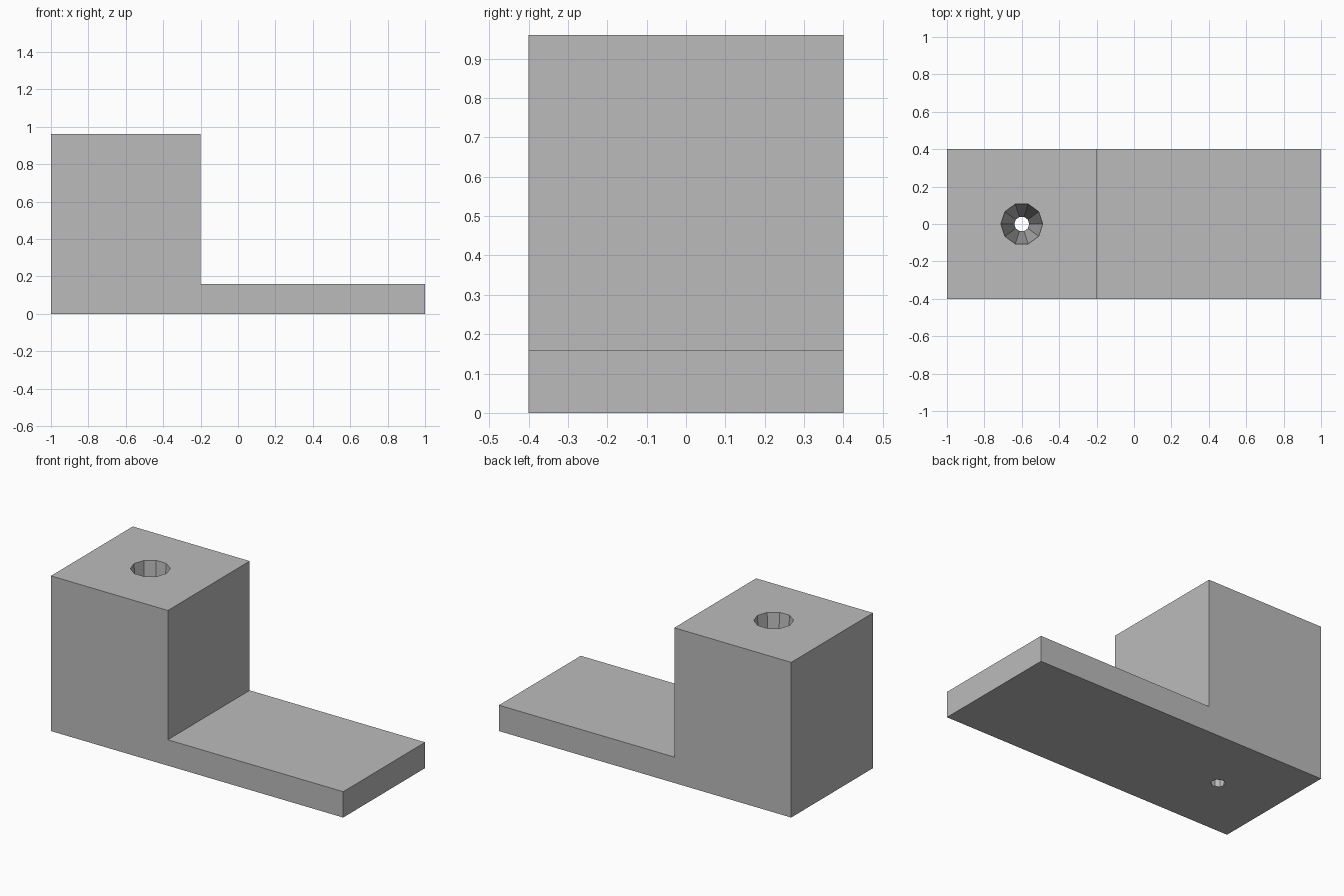
import bpy, bmesh
from math import cos, sin, tau

if "Cube" in bpy.data.objects:
    bpy.data.objects.remove(bpy.data.objects["Cube"])

grey = bpy.data.materials.new("plain_grey")
grey.use_nodes = True
grey.diffuse_color = (0.5, 0.5, 0.5, 1)
grey.node_tree.nodes["Principled BSDF"].inputs["Base Color"].default_value = (0.5, 0.5, 0.5, 1)

HEIGHT, HALF_DEPTH = 0.96, 0.4


def make_object(name, bm):
    bmesh.ops.recalc_face_normals(bm, faces=bm.faces)
    mesh = bpy.data.meshes.new(name)
    bm.to_mesh(mesh)
    bm.free()
    mesh.materials.append(grey)
    obj = bpy.data.objects.new(name, mesh)
    bpy.context.collection.objects.link(obj)
    return obj


# Stepped block: side profile extruded along y
profile = [(-1, 0), (1, 0), (1, 0.16), (-0.2, 0.16), (-0.2, HEIGHT), (-1, HEIGHT)]
bm = bmesh.new()
face = bm.faces.new([bm.verts.new((x, -HALF_DEPTH, z)) for x, z in profile])
extruded = bmesh.ops.extrude_face_region(bm, geom=[face])["geom"]
bmesh.ops.translate(bm, vec=(0, 2 * HALF_DEPTH, 0),
                    verts=[v for v in extruded if isinstance(v, bmesh.types.BMVert)])
block = make_object("stepped_block", bm)

# Tapered ten-sided hole through the tall end
SIDES = 10
bm = bmesh.new()
rings = []
for z in (-0.1, HEIGHT / 2, HEIGHT + 0.1):
    radius = 0.04 + 0.072 * z / HEIGHT
    rings.append([bm.verts.new((-0.6 + radius * cos(tau * i / SIDES),
                                radius * sin(tau * i / SIDES), z)) for i in range(SIDES)])
for low, high in zip(rings, rings[1:]):
    for i in range(SIDES):
        j = (i + 1) % SIDES
        bm.faces.new((low[i], low[j], high[j], high[i]))
bm.faces.new(rings[0])
bm.faces.new(rings[-1])
cutter = make_object("hole_cutter", bm)
cutter.hide_render = True

cut = block.modifiers.new("hole", 'BOOLEAN')
cut.operation = 'DIFFERENCE'
cut.solver = 'EXACT'
cut.object = cutter
bpy.context.view_layer.objects.active = block
bpy.ops.object.modifier_apply(modifier=cut.name)
bpy.data.objects.remove(cutter)
